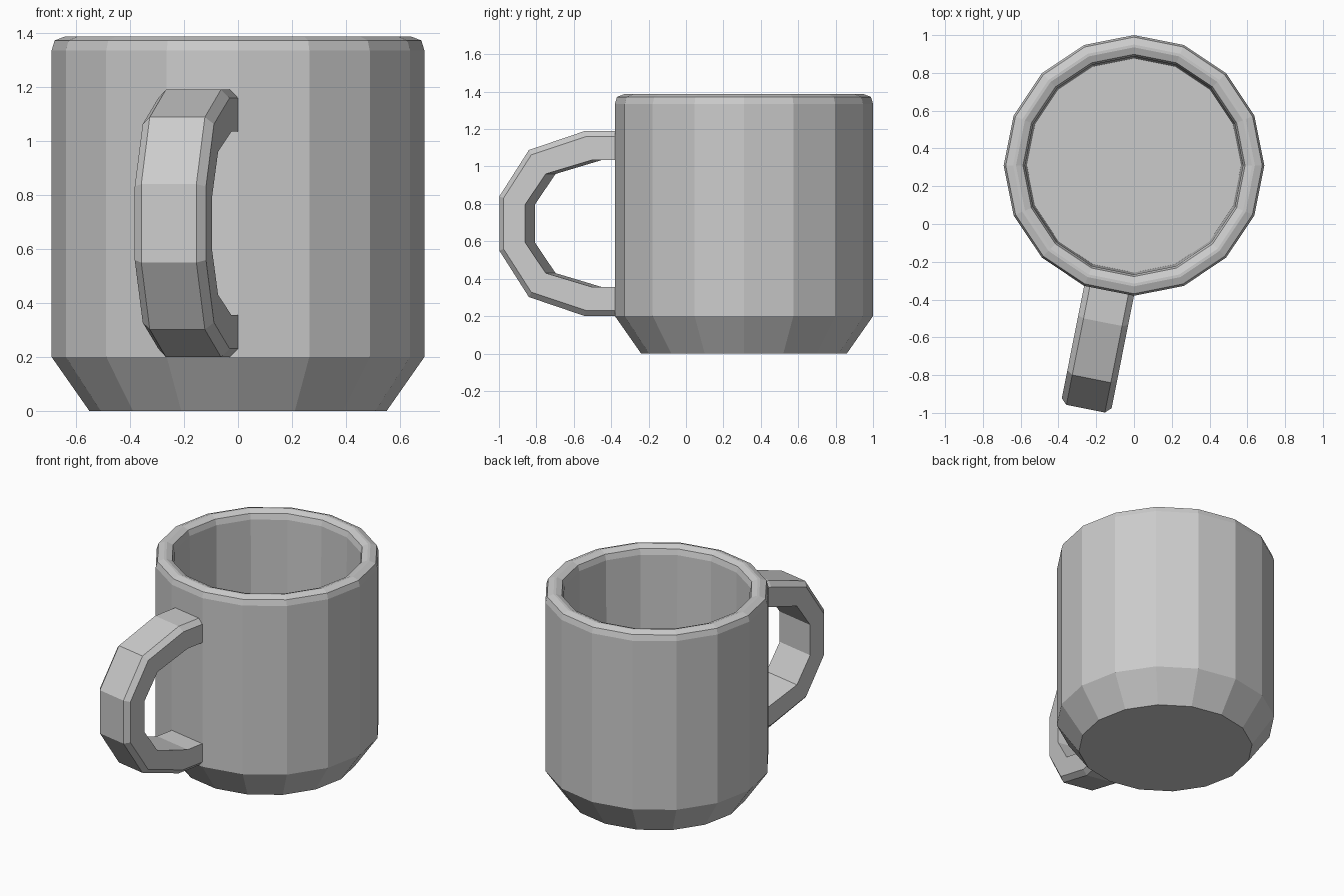
import bpy, bmesh, math
from mathutils import Vector

if "Cube" in bpy.data.objects:
    bpy.data.objects.remove(bpy.data.objects["Cube"])

SIDES = 16
CENTRE = Vector((0, 0.31, 0))


def add_object(name, bm):
    bmesh.ops.recalc_face_normals(bm, faces=bm.faces[:])
    mesh = bpy.data.meshes.new(name)
    bm.to_mesh(mesh)
    bm.free()
    obj = bpy.data.objects.new(name, mesh)
    bpy.context.collection.objects.link(obj)
    return obj


def bridge(bm, a, b):
    n = len(a)
    for i in range(n):
        bm.faces.new((a[i], a[(i + 1) % n], b[(i + 1) % n], b[i]))


def loft(name, sections):
    """Skin a list of closed sections and cap both ends."""
    bm = bmesh.new()
    rings = [[bm.verts.new(p) for p in s] for s in sections]
    for a, b in zip(rings, rings[1:]):
        bridge(bm, a, b)
    bm.faces.new(rings[0])
    bm.faces.new(rings[-1])
    return add_object(name, bm)


# Cup: outer foot, wall, rounded rim, inner wall and floor as (radius, z)
profile = [(0.55, 0), (0.69, 0.20), (0.69, 1.335), (0.679, 1.372), (0.64, 1.387),
           (0.625, 1.387), (0.588, 1.372), (0.577, 1.335), (0.567, 0.13)]


def ring(r, z):
    return [CENTRE + Vector((r * math.cos(a), r * math.sin(a), z))
            for a in (2 * math.pi * i / SIDES for i in range(SIDES))]


loft("cup", [ring(r, z) for r, z in profile])

# Handle: grows out of one wall facet, upper half mirrored about MID
MID = 0.695
half = math.pi / SIDES
out = Vector((-math.sin(half), -math.cos(half), 0))
side = Vector((math.cos(half), -math.sin(half), 0))
outer = [(0.67, 1.19), (0.846, 1.19), (1.152, 1.088), (1.313, 0.84)]
inner = [(0.67, 1.035), (0.80, 1.035), (1.054, 0.96), (1.166, 0.797)]


def mirrored(points):
    return points + [(u, 2 * MID - z) for u, z in reversed(points)]


def section(o, i):
    o, i = Vector(o), Vector(i)
    edge = o.lerp(i, 0.2)
    pts = [(i, -0.1345), (edge, -0.1345), (o, -0.104),
           (o, 0.104), (edge, 0.1345), (i, 0.1345)]
    return [CENTRE + out * p.x + side * w + Vector((0, 0, p.y)) for p, w in pts]


loft("handle", [section(o, i) for o, i in zip(mirrored(outer), mirrored(inner))])
